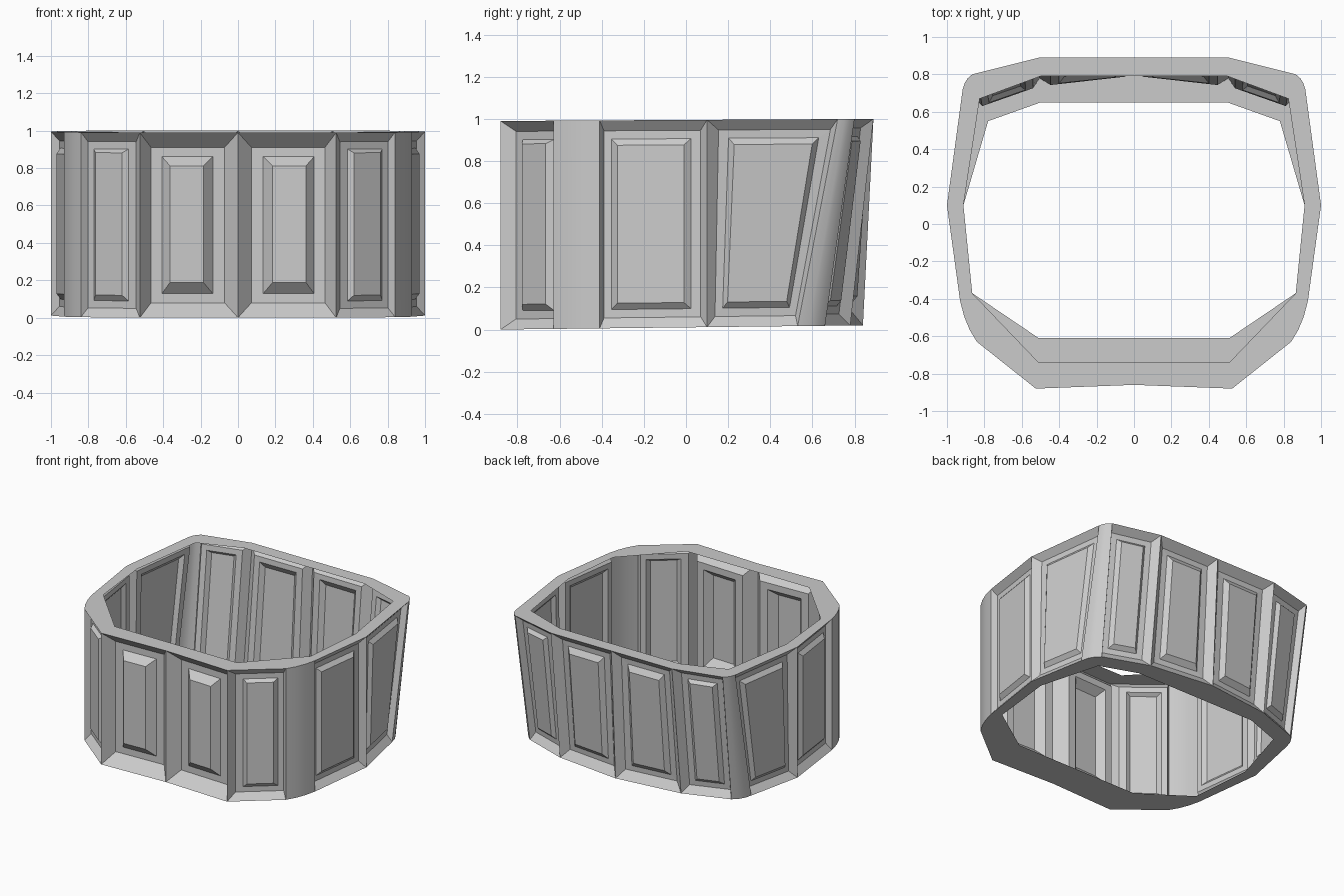
import bpy, bmesh
from mathutils import Vector

if "Cube" in bpy.data.objects:
    bpy.data.objects.remove(bpy.data.objects["Cube"])

# Half outlines (x >= 0) running from front centre round to back centre
def bend(a, c, b, n=5):
    a, b, c = Vector(a), Vector(b), Vector(c)
    return [tuple(a*(1-t)**2 + c*2*t*(1-t) + b*t*t) for t in [i/n for i in range(n+1)]]

N = 3
FRONT_POST = bend((.84, -.63), (.905, -.54), (.93, -.41), N)
outer_top = ([(0, -.86), (.525, -.88)] + FRONT_POST + [(1, .1)]
             + bend((.916, .72), (.905, .775), (.865, .80), N) + [(.505, .89), (0, .89)])
outer_bot = ([(0, -.86), (.525, -.88)] + FRONT_POST + [(1, .1)]
             + bend((.915, .53), (.90, .62), (.84, .66), N) + [(.505, .78), (0, .84)])
inner_top = ([(0, -.74), (.51, -.74)] + [(.865, -.37)]*(N+1) + [(.912, .1)]
             + [(.825, .67)]*(N+1) + [(.5, .79), (0, .79)])
inner_bot = ([(0, -.61), (.51, -.61)] + [(.865, -.37)]*(N+1) + [(.912, .1)]
             + [(.78, .55)]*(N+1) + [(.5, .65), (0, .65)])

def top(p):
    return Vector((p[0], p[1], .99 + .01*(p[1]+.88)/1.77))

def bot(p):
    return Vector((p[0], p[1], .02*max(0, p[1]+.88)/1.72))

def build(name, quads, smooth=False):
    bm = bmesh.new()
    for s in (1, -1):
        for q in quads:
            pts = []
            for p in q:
                if not any((p-o).length < 1e-5 for o in pts):
                    pts.append(p)
            vs = [bm.verts.new((s*p.x, p.y, p.z)) for p in pts]
            bm.faces.new(vs if s > 0 else vs[::-1])
    bmesh.ops.remove_doubles(bm, verts=bm.verts, dist=1e-4)
    me = bpy.data.meshes.new(name)
    bm.to_mesh(me)
    bm.free()
    ob = bpy.data.objects.new(name, me)
    bpy.context.collection.objects.link(ob)
    if smooth:
        bpy.ops.object.select_all(action='DESELECT')
        ob.select_set(True)
        bpy.context.view_layer.objects.active = ob
        bpy.ops.object.shade_smooth_by_angle(angle=.6)

# Recessed frame with a raised field; each loop is (u0, u1, v0, v1, depth)
def panel(i, loops):
    a, b, c, d = bot(outer_bot[i]), bot(outer_bot[i+1]), top(outer_top[i+1]), top(outer_top[i])
    n = (c-a).cross(d-b).normalized()
    def at(u, v, h):
        return (a.lerp(b, u)).lerp(d.lerp(c, u), v) - n*h
    rings = [[a, b, c, d]]
    for u0, u1, v0, v1, h in loops:
        rings.append([at(u0, v0, h), at(u1, v0, h), at(u1, v1, h), at(u0, v1, h)])
    quads = [rings[-1]]
    for r, q in zip(rings, rings[1:]):
        for k in range(4):
            m = (k+1) % 4
            quads.append([r[k], r[m], q[m], q[k]])
    return quads

# Panelled walls, keyed by part, with the outline index each starts from
S, R = 2+N, 4+2*N
walls = {
    "front_wall": (0, [(.13, .88, .08, .92, .085), (.25, .77, .13, .87, .085), (.35, .69, .19, .82, .03)]),
    "front_corner_panel": (1, [(.15, .97, .05, .95, .045), (.28, .87, .09, .91, .045), (.34, .79, .12, .89, .02)]),
    "side_front_wall": (S, [(.03, .93, .05, .95, .04), (.1, .84, .09, .91, .04), (.16, .78, .12, .88, .015)]),
    "side_rear_wall": (S+1, [(.1, .97, .05, .95, .04), (.18, .89, .09, .91, .04), (.22, .84, .12, .88, .015)]),
    "rear_corner_panel": (R, [(.05, .86, .05, .95, .045), (.16, .74, .09, .91, .045), (.24, .68, .12, .89, .02)]),
    "rear_wall": (R+1, [(.11, .9, .06, .94, .05), (.2, .8, .1, .9, .05), (.26, .74, .14, .86, .02)]),
}
for name, (i, loops) in walls.items():
    build(name, panel(i, loops))

# Rounded corner posts
for name, start in (("front_post", 2), ("rear_post", S+2)):
    build(name, [[bot(outer_bot[i]), bot(outer_bot[i+1]), top(outer_top[i+1]), top(outer_top[i])]
                 for i in range(start, start+N)], True)

# Flat rims at top and bottom
K = range(len(outer_top)-1)
build("top_rim", [[top(outer_top[i]), top(outer_top[i+1]), top(inner_top[i+1]), top(inner_top[i])] for i in K])
build("bottom_rim", [[bot(inner_bot[i]), bot(inner_bot[i+1]), bot(outer_bot[i+1]), bot(outer_bot[i])] for i in K])
